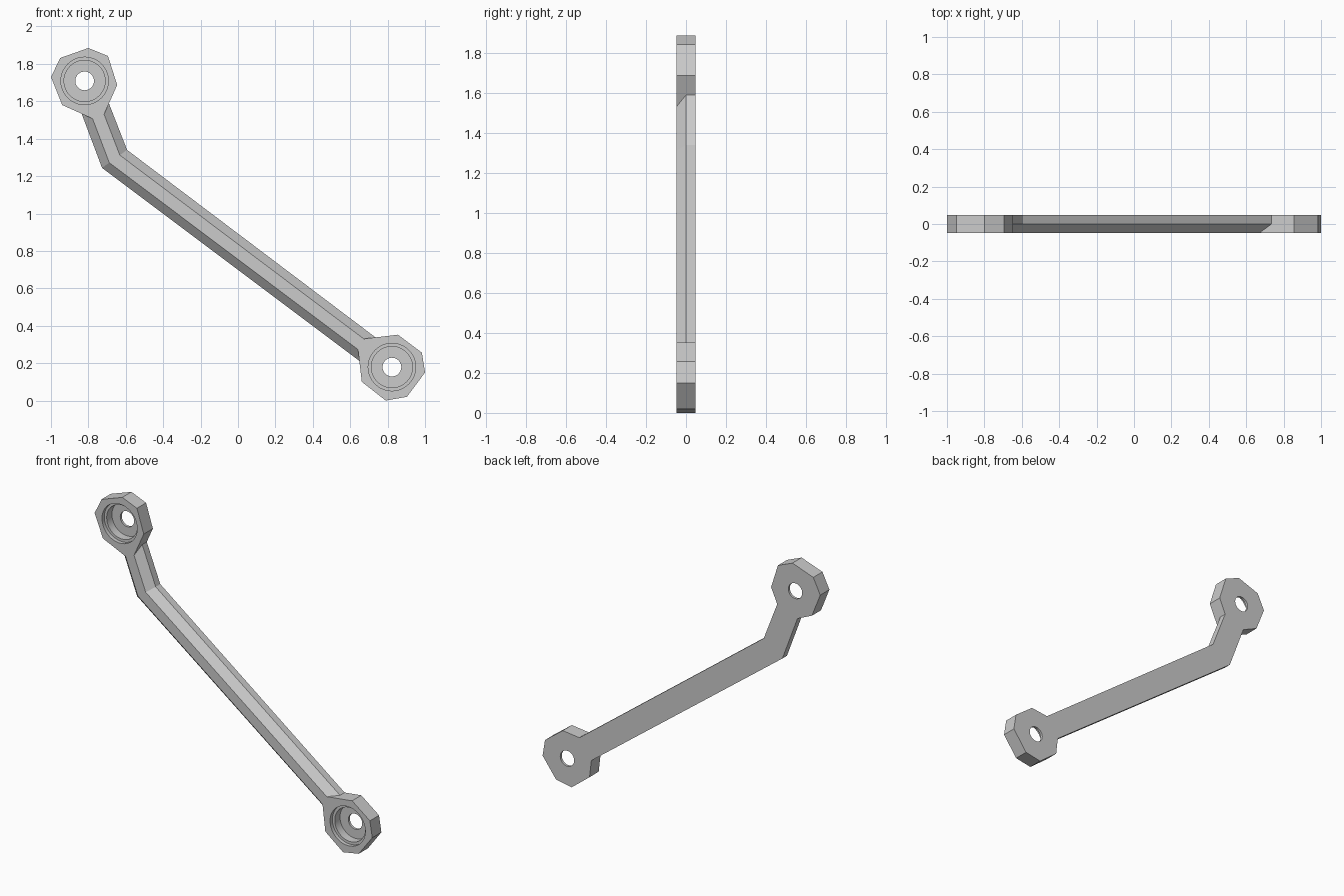
import bpy, bmesh, math
from mathutils import Vector

cube = bpy.data.objects.get("Cube")
if cube:
    bpy.data.objects.remove(cube, do_unlink=True)

HALF = 0.047  # half of the link's thickness

grey = bpy.data.materials.new("plain_grey")
grey.use_nodes = True
grey.diffuse_color = (0.6, 0.6, 0.6, 1)
grey.node_tree.nodes["Principled BSDF"].inputs["Base Color"].default_value = grey.diffuse_color


def loft(name, rings):
    """Closed solid through a list of equal-sized point rings."""
    bm = bmesh.new()
    loops = [[bm.verts.new(p) for p in ring] for ring in rings]
    for a, b in zip(loops, loops[1:]):
        for i in range(len(a)):
            j = (i + 1) % len(a)
            bm.faces.new((a[i], a[j], b[j], b[i]))
    bm.faces.new(loops[0])
    bm.faces.new(loops[-1])
    bmesh.ops.recalc_face_normals(bm, faces=bm.faces)
    mesh = bpy.data.meshes.new(name)
    bm.to_mesh(mesh)
    bm.free()
    mesh.materials.append(grey)
    obj = bpy.data.objects.new(name, mesh)
    bpy.context.collection.objects.link(obj)
    return obj


def head(name, outline):
    return loft(name, [[(x, y, z) for x, z in outline] for y in (-HALF, HALF)])


def stepped_bore(name, cx, cz, segments=48):
    """Lathed cutter: shallow rim step, deep recess, small through hole."""
    profile = [(0.127, -0.1), (0.127, -0.023), (0.11, -0.023),
               (0.11, 0.031), (0.05, 0.031), (0.05, 0.1)]
    turns = [math.tau * i / segments for i in range(segments)]
    return loft(name, [[(cx + r * math.cos(t), y, cz + r * math.sin(t)) for t in turns]
                       for r, y in profile])


# Bent arm: flat back, short sides, chamfered front, mitred at the bend
stations = [((-0.856, 1.587), (-0.712, 1.645)),
            ((-0.727, 1.244), (-0.593, 1.340)),
            ((0.698, 0.175), (0.788, 0.298))]
section = [(0, HALF), (0, 0), (0.29, -HALF), (0.71, -HALF), (1, 0), (1, HALF)]
rings = []
for a, b in stations:
    ring = []
    for t, y in section:
        p = Vector(a).lerp(Vector(b), t)
        ring.append((p.x, y, p.y))
    rings.append(ring)
link = loft("bent_link_arm", rings)

# Faceted heads at both ends
upper_head = head("upper_head", [(-0.80, 1.885), (-0.695, 1.842), (-0.646, 1.687), (-0.715, 1.533),
                                 (-0.775, 1.506), (-0.94, 1.58), (-1, 1.73), (-0.95, 1.832)])
lower_head = head("lower_head", [(0.855, 0.352), (0.983, 0.256), (1, 0.15), (0.903, 0.02),
                                 (0.79, 0), (0.662, 0.1), (0.641, 0.278), (0.678, 0.331)])

# Join the heads to the arm, then cut the bores
steps = [(upper_head, 'UNION'), (lower_head, 'UNION'),
         (stepped_bore("upper_bore", -0.82, 1.709), 'DIFFERENCE'),
         (stepped_bore("lower_bore", 0.823, 0.179), 'DIFFERENCE')]
for tool, operation in steps:
    mod = link.modifiers.new(tool.name, 'BOOLEAN')
    mod.object = tool
    mod.operation = operation
    mod.solver = 'EXACT'
    tool.hide_render = True

bpy.ops.object.select_all(action='DESELECT')
link.select_set(True)
bpy.context.view_layer.objects.active = link
for tool, operation in steps:
    bpy.ops.object.modifier_apply(modifier=tool.name)
for tool, operation in steps:
    bpy.data.objects.remove(tool, do_unlink=True)

# Round bores smooth, all corners sharp
bpy.ops.object.shade_smooth_by_angle(angle=math.radians(20))
